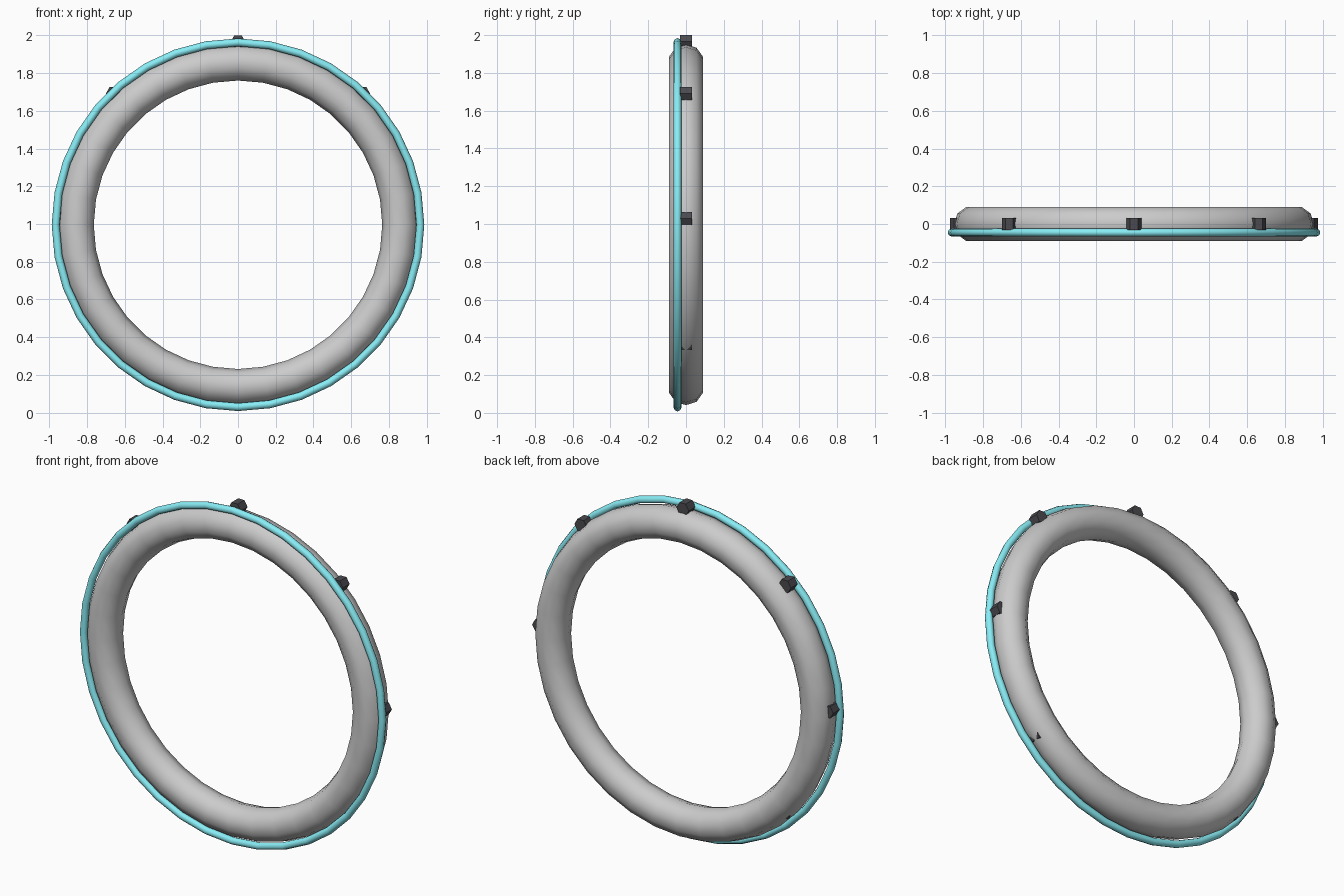
import bpy
from math import sin, cos, pi

if "Cube" in bpy.data.objects:
    bpy.data.objects.remove(bpy.data.objects["Cube"])

CENTRE_Z = 0.996


def colour(name, rgb):
    mat = bpy.data.materials.new(name)
    mat.diffuse_color = (*rgb, 1.0)
    mat.use_nodes = True
    mat.node_tree.nodes["Principled BSDF"].inputs["Base Color"].default_value = mat.diffuse_color
    return mat


def ring(name, y, major, minor, sides, mat=None):
    # upright smooth torus facing -y
    bpy.ops.mesh.primitive_torus_add(
        location=(0, y, CENTRE_Z), rotation=(pi / 2, 0, 0),
        major_radius=major, minor_radius=minor,
        major_segments=36, minor_segments=sides)
    ob = bpy.context.object
    ob.name = name
    bpy.ops.object.shade_smooth()
    if mat:
        ob.data.materials.append(mat)
    return ob


cyan = colour("cyan", (0.25, 0.85, 0.92))
dark = colour("dark_grey", (0.07, 0.07, 0.08))

# thick grey main ring and thin glowing rim ahead of it
ring("main_ring", 0, 0.86, 0.095, 10)
ring("cyan_rim", -0.045, 0.967, 0.021, 8, cyan)

# eight hexagonal studs, their circle set slightly high so the lower ones sink in
for i in range(8):
    a = i * pi / 4
    bpy.ops.mesh.primitive_cylinder_add(
        vertices=6, radius=0.04, depth=0.062,
        location=(0.935 * cos(a), 0, 1.03 + 0.935 * sin(a)),
        rotation=(pi / 2, pi / 6, 0))
    stud = bpy.context.object
    stud.name = f"stud_{i + 1}"
    stud.data.materials.append(dark)
